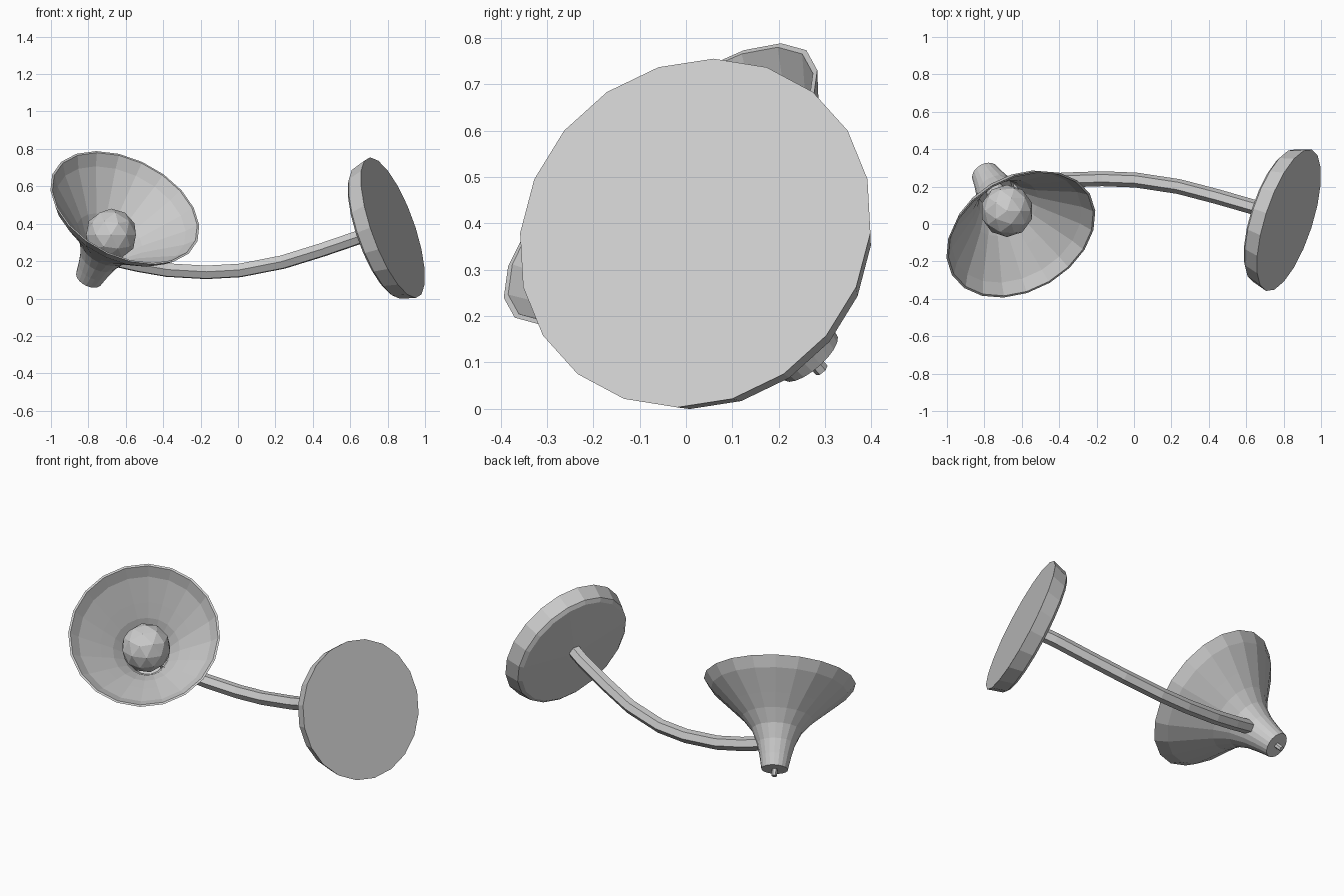
import bpy
import bmesh
from math import cos, sin, pi
from mathutils import Vector, Matrix

if "Cube" in bpy.data.objects:
    bpy.data.objects.remove(bpy.data.objects["Cube"])

GREY = (0.6, 0.6, 0.6)
mat = bpy.data.materials.new("light_grey")
mat.use_nodes = True
mat.diffuse_color = (*GREY, 1)
mat.node_tree.nodes["Principled BSDF"].inputs["Base Color"].default_value = (*GREY, 1)


def finish(name, bm):
    """Turn a bmesh into a named grey object."""
    bmesh.ops.recalc_face_normals(bm, faces=bm.faces)
    mesh = bpy.data.meshes.new(name)
    bm.to_mesh(mesh)
    bm.free()
    mesh.materials.append(mat)
    obj = bpy.data.objects.new(name, mesh)
    bpy.context.collection.objects.link(obj)
    return obj


def revolve(name, profile, sides, origin, axis):
    """Closed solid of revolution: profile of (radius, height along axis)."""
    turn = Vector(axis).to_track_quat("Z", "Y").to_matrix().to_4x4()
    place = Matrix.Translation(origin) @ turn
    bm = bmesh.new()
    rings = []
    for r, h in profile:
        angles = [2 * pi * i / sides for i in range(sides)]
        rings.append([bm.verts.new(place @ Vector((r * cos(a), r * sin(a), h))) for a in angles])
    for low, high in zip(rings, rings[1:]):
        for i in range(sides):
            j = (i + 1) % sides
            bm.faces.new((low[i], low[j], high[j], high[i]))
    bm.faces.new(rings[0])
    bm.faces.new(rings[-1])
    return finish(name, bm)


# Mounting disc: flat outer face, tapered rim, shallow cone towards the arm
disc_centre = Vector((0.828, 0.02, 0.379))
disc_axis = Vector((0.90, -0.29, 0.32)).normalized()
revolve("mounting_disc",
        [(0.397, 0), (0.372, -0.085), (0.35, -0.1), (0.05, -0.115)],
        20, disc_centre, disc_axis)

# Bell shade: outer wall, then a thin inner wall back down to a closed floor
rim_centre = Vector((-0.605, -0.055, 0.485))
shade_axis = Vector((0.36, -0.61, 0.705)).normalized()
outer = [(0.075, -0.53), (0.088, -0.46), (0.107, -0.38), (0.142, -0.3),
         (0.2, -0.23), (0.27, -0.165), (0.385, -0.06), (0.428, 0)]
inner = [(r - 0.012, h) for r, h in reversed(outer[2:])]
revolve("shade", outer + inner, 20, rim_centre, shade_axis)

# Small pin on the shade tail
revolve("tail_pin", [(0.016, -0.57), (0.016, -0.52)], 6, rim_centre, shade_axis)

# Socket joining the shade floor to the bulb
revolve("bulb_socket", [(0.05, -0.39), (0.05, -0.3)], 12, rim_centre, shade_axis)

# Faceted bulb
bm = bmesh.new()
bmesh.ops.create_icosphere(bm, subdivisions=2, radius=0.14,
                           matrix=Matrix.Translation(rim_centre - 0.205 * shade_axis))
finish("bulb", bm)

# Curved arm swept with a six-sided section
path = [(0.74, 0.05, 0.36), (0.64, 0.09, 0.325), (0.45, 0.145, 0.26), (0.24, 0.2, 0.195),
        (0.01, 0.235, 0.15), (-0.17, 0.242, 0.14), (-0.38, 0.235, 0.152),
        (-0.53, 0.218, 0.178), (-0.65, 0.2, 0.205)]
curve = bpy.data.curves.new("arm", "CURVE")
curve.dimensions = "3D"
curve.bevel_depth = 0.04
curve.bevel_resolution = 1
curve.use_fill_caps = True
spline = curve.splines.new("POLY")
spline.points.add(len(path) - 1)
for point, co in zip(spline.points, path):
    point.co = (*co, 1)
spline.use_smooth = False
curve.materials.append(mat)
arm = bpy.data.objects.new("arm", curve)
bpy.context.collection.objects.link(arm)
